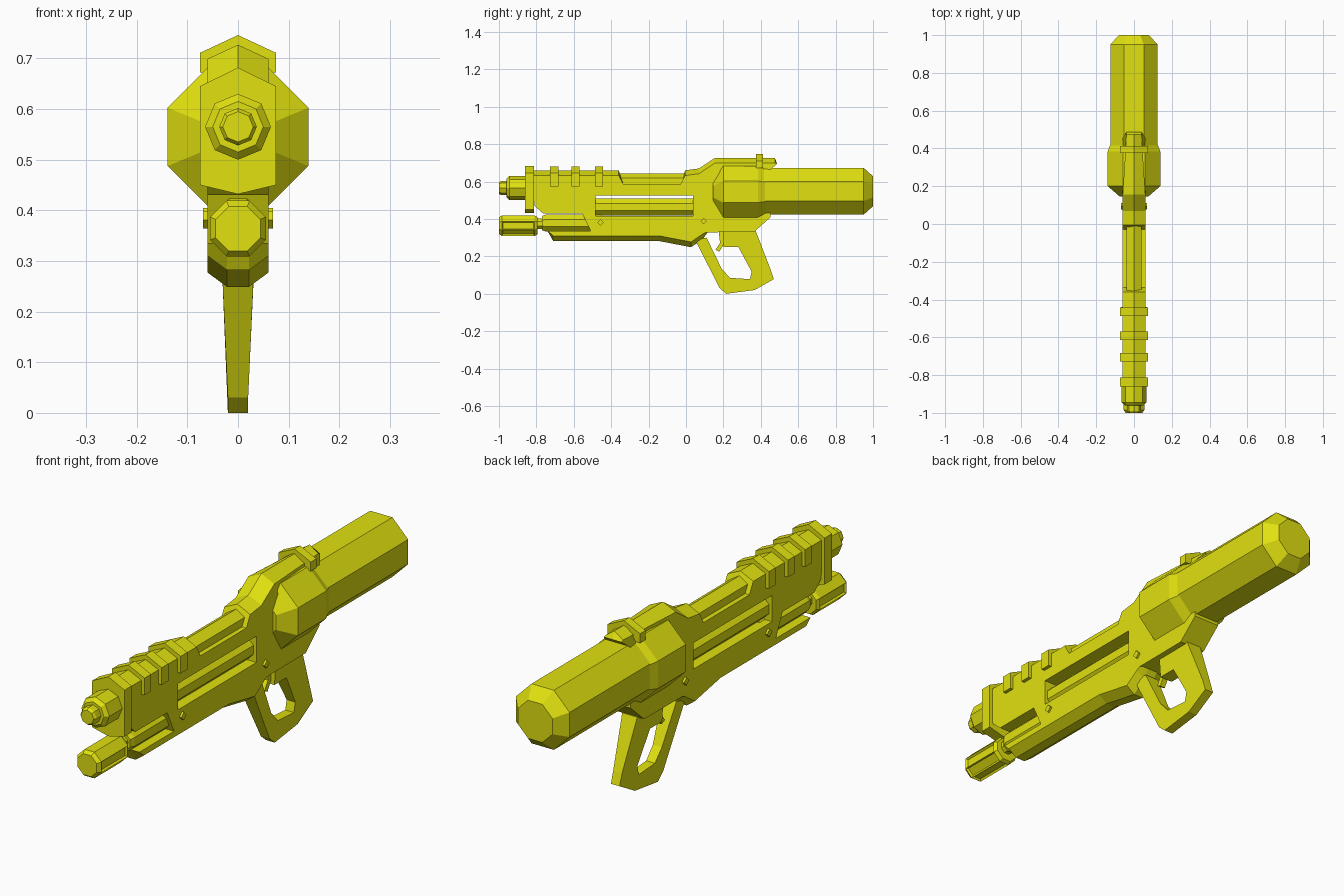
import bpy, bmesh, math

if "Cube" in bpy.data.objects:
    bpy.data.objects.remove(bpy.data.objects["Cube"])

yellow = bpy.data.materials.new("yellow plastic")
yellow.diffuse_color = (0.75, 0.75, 0.005, 1)
yellow.use_nodes = True
yellow.node_tree.nodes["Principled BSDF"].inputs["Base Color"].default_value = yellow.diffuse_color


def loft(name, rings, inset=None):
    """Skin a list of equal-length point rings and cap both ends."""
    bm = bmesh.new()
    vs = [[bm.verts.new(p) for p in r] for r in rings]
    n = len(rings[0])
    sides = []
    for a, b in zip(vs, vs[1:]):
        for i in range(n):
            j = (i + 1) % n
            sides.append(bm.faces.new((a[i], a[j], b[j], b[i])))
    bm.faces.new(vs[0][::-1])
    bm.faces.new(vs[-1])
    bmesh.ops.recalc_face_normals(bm, faces=bm.faces[:])
    if inset:
        picked = [f for f in sides if inset(f)]
        bmesh.ops.inset_individual(bm, faces=picked, thickness=0.008, depth=-0.008)
    me = bpy.data.meshes.new(name)
    bm.to_mesh(me)
    bm.free()
    me.materials.append(yellow)
    ob = bpy.data.objects.new(name, me)
    bpy.context.collection.objects.link(ob)
    return ob


def turned(name, zc, rings, n=8, flat=True, inset=None):
    """Polygonal cylinder along y; rings are (y, radius), flat sides or points on the axes."""
    k = 1 / math.cos(math.pi / n) if flat else 1
    ph = math.pi / n if flat else 0
    ang = [2 * math.pi * i / n + ph for i in range(n)]
    return loft(name, [[(r * k * math.cos(a), y, zc + r * k * math.sin(a)) for a in ang]
                       for y, r in rings], inset)


def gabled(name, y0, y1, w, bottom, side, peak, bot_peak=None, end=0.0):
    """Bar along y with a ridged top; end narrows both tips."""
    def ring(y, s):
        low = bottom if bot_peak is None else bot_peak
        return [(-w * s, y, bottom), (0, y, low), (w * s, y, bottom),
                (w * s, y, side), (0, y, peak), (-w * s, y, side)]
    return loft(name, [ring(y0, 1), ring(y1, 1 - end)])


def plate(name, pts, width):
    """Side profile in y,z; width is a function of the point."""
    return loft(name, [[(s * width(y, z), y, z) for y, z in pts] for s in (-1, 1)])


# Main body: side profile with ridged top
body_pts = [(-0.82, 0.66, 1), (-0.36, 0.66, 1), (-0.335, 0.585, 0), (-0.03, 0.585, 0),
            (-0.005, 0.66, 1), (0.07, 0.67, 1), (0.155, 0.727, 1), (0.475, 0.727, 1),
            (0.487, 0.695, 0), (0.453, 0.665, 0), (0.453, 0.41, 0), (0.363, 0.33, 0),
            (-0.505, 0.325, 0), (-0.555, 0.43, 0), (-0.765, 0.43, 0), (-0.81, 0.47, 0)]


def body_ring(s):
    return [(s * (0.04 if y > 0.46 else 0.06), y, z - 0.028 * top * abs(s))
            for y, z, top in body_pts]


body = loft("main_body", [body_ring(s) for s in (-1, 0, 1)])

# Slot cut right through the body
cutter = plate("slot_cutter", [(-0.485, 0.415), (0.037, 0.415), (0.037, 0.525), (-0.485, 0.525)],
               lambda y, z: 0.2)
cutter.hide_render = True
mod = body.modifiers.new("slot", 'BOOLEAN')
mod.operation, mod.solver, mod.object = 'DIFFERENCE', 'EXACT', cutter
bpy.context.view_layer.objects.active = body
bpy.ops.object.modifier_apply(modifier=mod.name)
bpy.data.objects.remove(cutter)

turned("slot_tube", 0.464, [(-0.5, 0.046), (0.05, 0.046)], n=8)

# Rear tank and its octagonal collar
turned("rear_tank", 0.548, [(0.25, 0.125), (0.95, 0.125), (1.0, 0.08)])
turned("tank_collar", 0.545, [(0.145, 0.075), (0.2, 0.139), (0.385, 0.139), (0.455, 0.112)])

# Top details: recessed rail, rear band, ribs and muzzle plate
gabled("top_rail", -0.355, -0.01, 0.04, 0.57, 0.618, 0.642)
gabled("rear_band", 0.375, 0.412, 0.075, 0.672, 0.711, 0.746)
for i, y in enumerate((-0.727, -0.613, -0.487)):
    gabled(f"top_rib_{i + 1}", y, y + 0.044, 0.075, 0.573, 0.645, 0.68)
gabled("muzzle_plate", -0.86, -0.812, 0.075, 0.45, 0.645, 0.682, bot_peak=0.432)

# Upper muzzle
turned("upper_muzzle", 0.565, [(-0.96, 0.05), (-0.945, 0.065), (-0.84, 0.065)], flat=False)
turned("muzzle_tip", 0.565, [(-1.0, 0.03), (-0.99, 0.037), (-0.94, 0.037)], flat=False)

# Lower barrel: tip with recessed panels, neck, tube
turned("lower_barrel_tip", 0.364,
       [(-1.0, 0.044), (-0.985, 0.055), (-0.81, 0.055), (-0.795, 0.047)],
       inset=lambda f: f.calc_area() > 0.005 and f.normal.z < 0.5)
turned("lower_barrel_neck", 0.375, [(-0.82, 0.028), (-0.74, 0.028)])
turned("lower_barrel_tube", 0.378, [(-0.77, 0.038), (-0.75, 0.045), (-0.45, 0.045)])

# Underside keel, narrower and ridged towards the bottom
keel = [(-0.74, 0.335, 0), (-0.71, 0.28, 1), (-0.145, 0.28, 1), (0.027, 0.247, 1),
        (0.09, 0.29, 1), (0.12, 0.335, 0)]
loft("underside_keel", [[(x, y, z + lift * low) for y, z, low in keel]
                        for x, lift in ((-0.06, 0.03), (-0.022, 0.002), (0.022, 0.002), (0.06, 0.03))])


# Grip with guard loop, thinner towards the bottom
def grip_width(y, z):
    return 0.02 + max(0.0, z - 0.12) * 0.07


grip = [(0.05, 0.285), (0.18, 0.03), (0.215, 0.0), (0.367, 0.02), (0.469, 0.078),
        (0.453, 0.128), (0.373, 0.335), (0.2, 0.335), (0.2, 0.25), (0.28, 0.25),
        (0.351, 0.118), (0.342, 0.078), (0.235, 0.085), (0.19, 0.135), (0.11, 0.30)]
plate("grip_and_guard", grip, grip_width)

# Trigger
plate("trigger", [(0.175, 0.335), (0.205, 0.335), (0.205, 0.27), (0.178, 0.225),
                  (0.158, 0.235), (0.182, 0.272)], lambda y, z: 0.012)

# Diamond pegs through the body
for name, y, z in (("front_peg", -0.457, 0.381), ("rear_peg", 0.094, 0.388)):
    plate(name, [(y - 0.017, z), (y, z - 0.017), (y + 0.017, z), (y, z + 0.017)],
          lambda y, z: 0.069)
